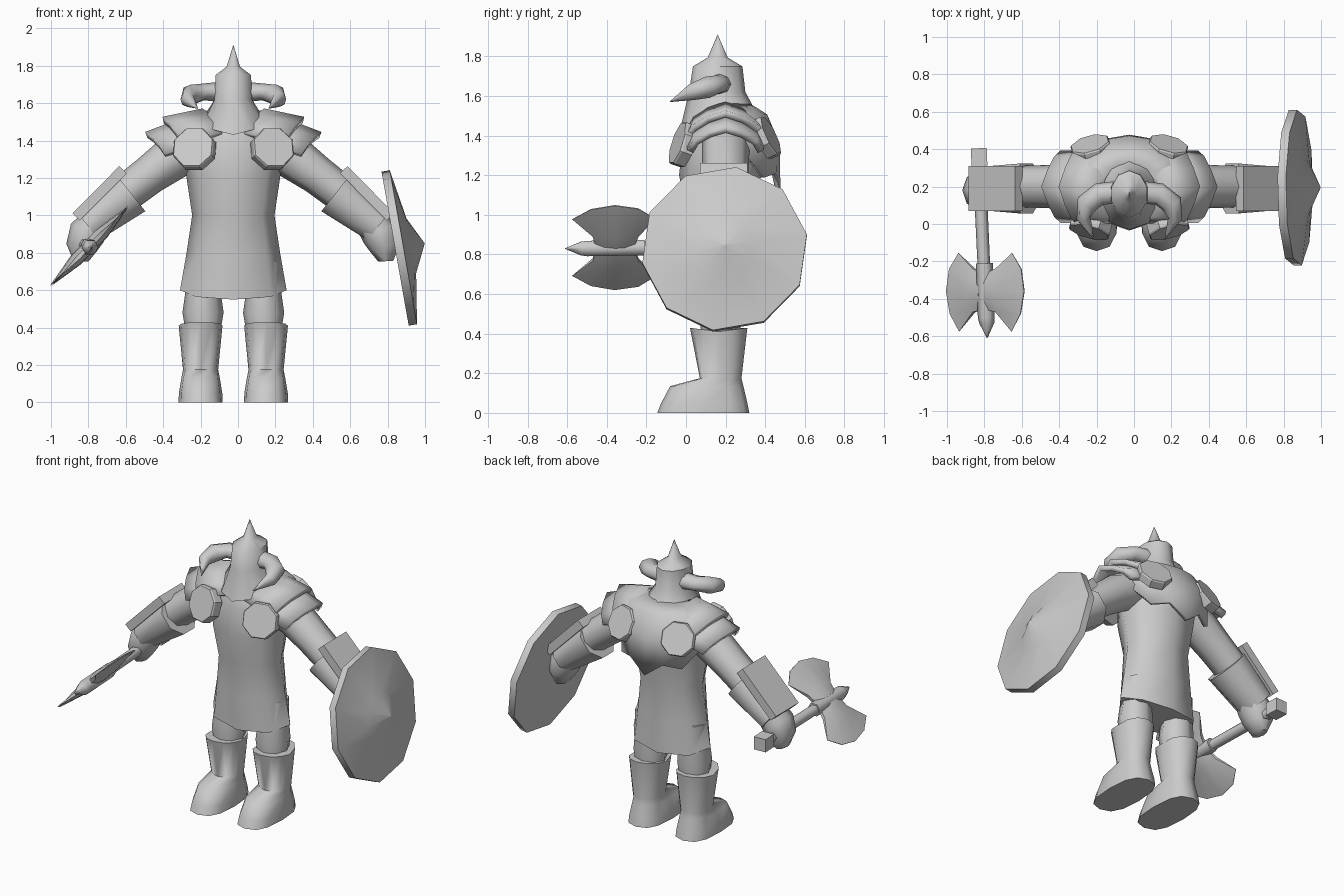
import bpy, bmesh, math
from mathutils import Vector as V

if "Cube" in bpy.data.objects:
    bpy.data.objects.remove(bpy.data.objects["Cube"])

CX = -0.025  # body centre line
grey = bpy.data.materials.new("plain_grey")
grey.diffuse_color = (0.6, 0.6, 0.6, 1)
grey.use_nodes = True
grey.node_tree.nodes["Principled BSDF"].inputs["Base Color"].default_value = grey.diffuse_color


def build(name, verts, faces, solid=0.0, angle=62):
    me = bpy.data.meshes.new(name)
    me.from_pydata([tuple(v) for v in verts], [], faces)
    bm = bmesh.new()
    bm.from_mesh(me)
    bmesh.ops.remove_doubles(bm, verts=bm.verts, dist=1e-4)
    bmesh.ops.recalc_face_normals(bm, faces=bm.faces)
    bm.to_mesh(me)
    bm.free()
    me.materials.append(grey)
    ob = bpy.data.objects.new(name, me)
    bpy.context.collection.objects.link(ob)
    if solid:
        m = ob.modifiers.new("thickness", 'SOLIDIFY')
        m.thickness, m.offset = solid, 0
    bpy.ops.object.select_all(action='DESELECT')
    bpy.context.view_layer.objects.active = ob
    ob.select_set(True)
    bpy.ops.object.shade_smooth_by_angle(angle=math.radians(angle))
    return ob


def loft(name, rings, closed=True, caps=True, **kw):
    n = len(rings[0])
    verts = [p for r in rings for p in r]
    faces = []
    for i in range(len(rings) - 1):
        for j in range(n if closed else n - 1):
            k = (j + 1) % n
            faces.append((i*n + j, i*n + k, (i+1)*n + k, (i+1)*n + j))
    if closed and caps:
        faces += [tuple(range(n)), tuple(range((len(rings)-1)*n, len(rings)*n))]
    return build(name, verts, faces, **kw)


def ring(c, u, v, n, start=0.0):
    c, u, v = V(c), V(u), V(v)
    return [c + u*math.cos(start + 2*math.pi*i/n) + v*math.sin(start + 2*math.pi*i/n)
            for i in range(n)]


def flat_ring(x, y0, y1, z, hw, n=12, dip=0.0, power=1.0):
    """Level ring; dip lowers its front and back points, power < 1 squares it."""
    cy, hy = (y0 + y1)/2, (y1 - y0)/2
    out = []
    for i in range(n):
        c, s = math.cos(2*math.pi*i/n), math.sin(2*math.pi*i/n)
        c, s = (math.copysign(abs(q)**power, q) for q in (c, s))
        out.append(V((x + hw*c, cy + hy*s, z - dip*abs(s))))
    return out


def tube(name, pts, n=8, start=0.0, ref=(0, 1, 0), **kw):
    """Points are (x, y, z, radius, radius along ref)."""
    P = [V(p[:3]) for p in pts]
    rings = []
    for i, p in enumerate(pts):
        d = (P[min(i+1, len(P)-1)] - P[max(i-1, 0)]).normalized()
        a = d.cross(V(ref)).normalized()
        b = a.cross(d)
        rings.append(ring(P[i], a*p[3], b*p[4], n, start))
    return loft(name, rings, **kw)


def box(name, c, a, b, d):
    c, a, b, d = map(V, (c, a, b, d))
    lo, hi = [[c + s*d + i*a + j*b for i, j in ((-1, -1), (1, -1), (1, 1), (-1, 1))]
              for s in (-1, 1)]
    return loft(name, [lo, hi])


def disc(name, c, normal, r, t):
    nrm = V(normal).normalized()
    a = nrm.cross(V((0, 0, 1))).normalized()
    b = nrm.cross(a)
    c = V(c)
    return loft(name, [ring(c + nrm*h, a*r*k, b*r*k, 8, math.pi/8)
                       for h, k in ((-t, 1), (t*.7, 1), (t, .95))], angle=25)


# tunic
loft("tunic", [flat_ring(CX, y0, y1, z, hw, 8, dip) for z, y0, y1, hw, dip in (
    (.60, .025, .34, .285, .05), (.80, .015, .34, .25, .02), (1.0, .005, .345, .22, 0),
    (1.2, -.035, .38, .25, 0), (1.38, -.015, .40, .27, 0), (1.5, .02, .36, .2, 0),
    (1.56, .06, .30, .1, 0))])

# helmet with a vertex at the front, pointed chin and top spike
helm = []
for z, y0, y1, hw in ((1.50, -.03, .335, .165), (1.62, .015, .30, .10), (1.75, .035, .285, .095),
                      (1.795, .11, .21, .036), (1.91, .159, .161, .001)):
    helm.append(ring((CX, (y0 + y1)/2, z), (0, (y1 - y0)/2, 0), (hw*1.05, 0, 0), 10))
for p in helm[0]:
    p.z += (p.y - .15)*.3
    p.z -= .015 if abs(p.x - CX) < .02 and p.y < .1 else 0
loft("helmet", helm, angle=50)

# back mantle, its jagged lower edge dropping to a point at the spine
rows = []
low = [1.35, 1.30, 1.19, 1.21, 1.12, 1.21, 1.19, 1.30, 1.35]
for k, (z, rx, ry) in enumerate(((1.55, .14, .13), (1.50, .27, .21), (1.36, .32, .27),
                                 (0, .31, .275))):
    row = []
    for i in range(9):
        t = math.radians(-88 + 22*i)
        zz = low[i] if k == 3 else z + (.07*abs(math.sin(t)) if k == 2 else 0)
        row.append(V((CX + rx*math.sin(t), .19 + ry*math.cos(t), zz)))
    rows.append(row)
loft("mantle", rows, closed=False, solid=.025, angle=40)

for side, s in (("left", -1), ("right", 1)):
    def X(x):
        return CX + s*x

    # leg and boot
    loft(side + "_leg", [flat_ring(X(.162), y0, y1, z, hw, 8) for z, y0, y1, hw in (
        (.36, .08, .27, .09), (.48, .07, .28, .11), (.62, .08, .28, .09), (.75, .1, .28, .09))])
    loft(side + "_boot", [flat_ring(X(.175), y0, y1, z, hw, 12, dip, pw)
                          for z, y0, y1, hw, dip, pw in (
        (0, -.145, .32, .118, 0, .75), (.05, -.125, .31, .116, 0, .75),
        (.135, -.08, .29, .102, 0, .8), (.175, .07, .28, .094, 0, .9),
        (.41, .02, .31, .117, -.02, .9))], angle=75)

    # arm, bracer, arm plate and hand
    tube(side + "_arm", [(X(.2), .2, 1.38, .12, .12), (X(.32), .2, 1.31, .12, .12),
                         (X(.45), .2, 1.215, .105, .115), (X(.60), .2, 1.10, .10, .11)])
    tube(side + "_bracer", [(X(.548), .19, 1.12, .135, .145), (X(.775), .19, .94, .10, .125)],
         start=math.pi/8)
    box(side + "_bracer_plate", (X(.715), .19, 1.118), (s*.125, 0, -.126),
        (0, .12, 0), (s*.02, 0, .019))
    tube(side + "_hand", [(X(.72), .19, .98, .08, .10), (X(.782), .18, .905, .10, .11),
                          (X(.81), .18, .83, .085, .10), (X(.815), .18, .755, .04, .06)])

    # two overlapping shoulder plates, each a ridged arch
    for name, prof in (("upper", ((.16, 1.555, .18, .12), (.375, 1.51, .195, .13))),
                       ("lower", ((.28, 1.50, .18, .12), (.465, 1.43, .18, .11)))):
        arch = []
        for x, z, ry, h in prof:
            arch.append([V((X(x - .1*abs(u)), .2 + ry*math.sin(1.45*u),
                            z - h*(.5*abs(u) + .5*u*u)))
                         for u in (-1, -.67, -.33, 0, .33, .67, 1)])
        loft(f"{side}_{name}_shoulder_plate", arch, closed=False, solid=.035, angle=30)

    # front and back round plates
    disc(side + "_front_disc", (X(.208), -.015, 1.355), (s*.25, -.92, .3), .118, .032)
    disc(side + "_back_disc", (X(.205), .405, 1.39), (s*.25, .88, .42), .112, .028)

    # horn curving outward and then forward
    tube(side + "_horn", [(X(.06), .17, 1.66, .06, .055), (X(.16), .16, 1.66, .06, .045),
                          (X(.225), .11, 1.645, .06, .055), (X(.245), .03, 1.62, .038, .042),
                          (X(.19), -.08, 1.572, .002, .002)], ref=(0, 0, 1))

# shield: tilted ten-sided disc with a low boss
nrm, up, yv = V((.985, 0, .174)), V((-.174, 0, .985)), V((0, 1, 0))
mid = V((.84, .195, .822))
loft("shield", [ring(mid + nrm*h, yv*r, up*r, 10, math.radians(82)) for h, r in (
    (0, .405), (0, .422), (.045, .422), (.088, .15), (.16, .002))], angle=40)

# axe shaft, pommel and spike
tube("axe_shaft", [(-.828, .33, .845, .035, .035), (-.79, -.5, .83, .033, .033)], n=6,
     ref=(0, 0, 1))
tube("axe_pommel", [(-.83, .405, .845, .06, .06), (-.826, .31, .845, .06, .06)], n=4,
     start=math.pi/4, ref=(0, 0, 1))
tube("axe_collar", [(-.80, -.21, .835, .045, .045), (-.79, -.50, .83, .045, .045),
                    (-.787, -.53, .83, .04, .04), (-.785, -.61, .83, .002, .002)], n=6,
     ref=(0, 0, 1))

# axe blades: sharp-edged rounded fans on a diagonal
ROOT = [(.02, -.26), (.02, -.31), (.02, -.36), (.02, -.41), (.02, -.46)]
WAIST = [(.085, -.24), (.10, -.30), (.105, -.36), (.10, -.42), (.085, -.47)]
EDGE = [(.205, -.155), (.275, -.24), (.298, -.36), (.27, -.48), (.20, -.575)]
for side, s in (("upper", 1), ("lower", -1)):
    d = V((.70, 0, .714))*s
    across = V((.714, 0, -.70))
    rings = []
    for pts, t in ((ROOT, .035), (WAIST, .035), (EDGE, .003)):
        base = [V((-.795, 0, .835)) + d*r + V((0, y, 0)) for r, y in pts]
        k = (.3, .9, 1, .9, .3)
        rings.append([p + across*t*w for p, w in zip(base, k)]
                     + [p - across*t*w for p, w in reversed(list(zip(base, k)))])
    loft(side + "_axe_blade", rings, angle=40)
